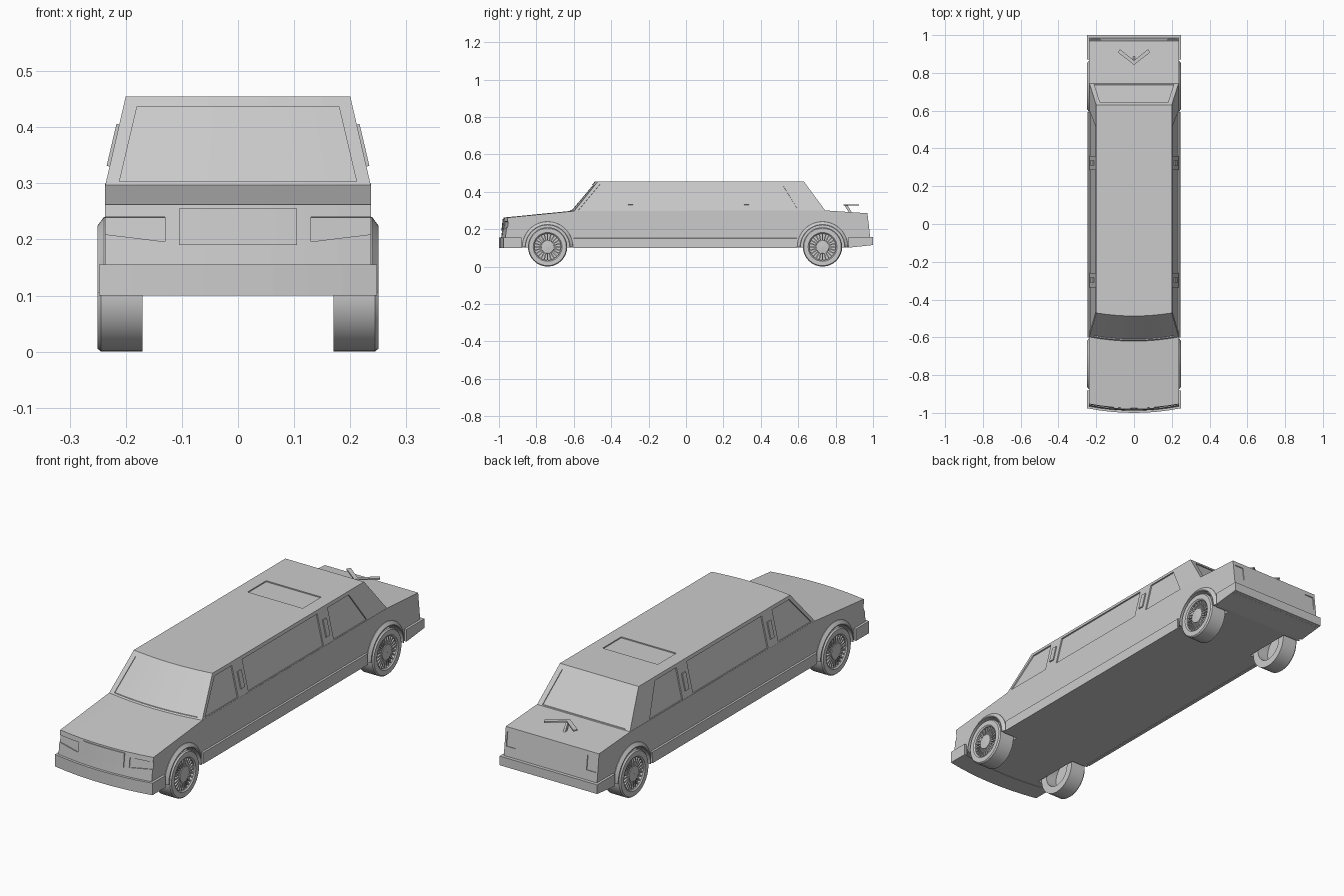
import bpy, bmesh
from math import cos, sin, pi
from mathutils import Vector, Matrix

if "Cube" in bpy.data.objects:
    bpy.data.objects.remove(bpy.data.objects["Cube"])


def finish(name, bm, smooth=False):
    bmesh.ops.recalc_face_normals(bm, faces=bm.faces)
    mesh = bpy.data.meshes.new(name)
    bm.to_mesh(mesh)
    bm.free()
    ob = bpy.data.objects.new(name, mesh)
    bpy.context.collection.objects.link(ob)
    if smooth:
        bpy.ops.object.select_all(action='DESELECT')
        ob.select_set(True)
        bpy.context.view_layer.objects.active = ob
        bpy.ops.object.shade_smooth_by_angle(angle=0.5)
    return ob


def skin(bm, rings, closed=False):
    """Join rings of points with quads; cap the ends unless closed."""
    vs = [[bm.verts.new(p) for p in r] for r in rings]
    n = len(vs[0])
    pairs = list(zip(vs, vs[1:])) + ([(vs[-1], vs[0])] if closed else [])
    for a, b in pairs:
        for i in range(n):
            bm.faces.new((a[i], a[(i + 1) % n], b[(i + 1) % n], b[i]))
    if not closed:
        bm.faces.new(vs[0])
        bm.faces.new(vs[-1])


def prism(name, profile, half, steps=8):
    """Side profile (y, z) spread across x, with the nose bowed in plan."""
    rings = []
    for k in range(steps + 1):
        t = 2 * k / steps - 1
        rings.append([(t * half(z), y + (0.4 * (t * half(z)) ** 2 if y < -0.45 else 0), z)
                      for y, z in profile])
    bm = bmesh.new()
    skin(bm, rings)
    return finish(name, bm)


def slab(name, pts, normal, out, depth):
    """Flat polygon thickened along its normal."""
    n = Vector(normal).normalized()
    bm = bmesh.new()
    skin(bm, [[Vector(p) + n * out for p in pts], [Vector(p) - n * depth for p in pts]])
    return finish(name, bm)


def lathe(name, profile, cy, cz, side, segs=32, a0=0.0, a1=2 * pi):
    """Revolve (radius, x) about an axle along x."""
    full = a1 - a0 > 6.28
    count = segs if full else segs + 1
    rings = []
    for k in range(count):
        a = a0 + (a1 - a0) * k / segs
        rings.append([(side * x, cy + r * cos(a), cz + r * sin(a)) for r, x in profile])
    bm = bmesh.new()
    skin(bm, rings, full)
    return finish(name, bm, True)


def cut(ob, cutters):
    for c in cutters:
        c.hide_render = True
        m = ob.modifiers.new("cut", 'BOOLEAN')
        m.operation, m.solver, m.object = 'DIFFERENCE', 'EXACT', c
        bpy.context.view_layer.objects.active = ob
        bpy.ops.object.modifier_apply(modifier=m.name)
        bpy.data.objects.remove(c)


def cabin_half(z):
    return 0.237 - max(0, z - 0.297) * 0.234


AXLES, HUB_Z = (-0.74, 0.73), 0.105

# Lower body with wheel wells, lamp recesses
body = prism("lower_body", [(-0.988, 0.102), (-0.988, 0.155), (-0.975, 0.262), (-0.62, 0.297),
                            (0.745, 0.30), (0.97, 0.285), (0.985, 0.155), (0.985, 0.113),
                            (0.86, 0.102)], lambda z: 0.237)
cutters = []
for s in (-1, 1):
    for cy in AXLES:
        bm = bmesh.new()
        skin(bm, [[(s * x, cy + 0.118 * cos(a * pi / 16), HUB_Z + 0.118 * sin(a * pi / 16))
                   for a in range(32)] for x in (0.162, 0.3)])
        cutters.append(finish("well_cutter", bm))
    nose = [(0.13, 0.195 + 0.012), (0.13, 0.24), (0.245, 0.24), (0.245, 0.21)]
    nose[0] = (0.13, 0.196)
    pts = [(s * x, -0.988 + (z - 0.155) * 0.121 + 0.148 * x - 0.0125, z) for x, z in nose]
    cutters.append(slab("headlight_cutter", pts, (s * 0.148, -1, 0.12), 0.03, 0.005))
    pts = [(s * x, 0.985 - (z - 0.155) * 0.115, z)
           for x, z in ((0.18, 0.2), (0.228, 0.2), (0.228, 0.265), (0.18, 0.265))]
    cutters.append(slab("taillight_cutter", pts, (0, 1, 0.115), 0.02, 0.004))
cut(body, cutters)

# Cabin with recessed glass and sunroof
cabin = prism("cabin", [(-0.622, 0.295), (-0.487, 0.455), (0.63, 0.455), (0.748, 0.295)], cabin_half)
windows = [[(-0.575, 0.302), (-0.335, 0.302), (-0.335, 0.44), (-0.46, 0.44)],
           [(-0.26, 0.302), (0.285, 0.302), (0.285, 0.44), (-0.26, 0.44)],
           [(0.36, 0.302), (0.6, 0.302), (0.515, 0.44), (0.36, 0.44)]]
cutters = []
for s in (-1, 1):
    for w in windows:
        cutters.append(slab("window_cutter", [(s * cabin_half(z), y, z) for y, z in w],
                            (s, 0, 0.234), 0.02, 0.006))


def glass_half(z):
    return 0.212 - (z - 0.30) * 0.235


def sloped(y0, dy, d0, d1, z0=0.303, z1=0.437):
    at = lambda z, d: (y0 + (z - 0.295) * dy + d, z)
    return [at(z0, d0), at(z1, d0), at(z1, d1), at(z0, d1)]


cutters.append(prism("windscreen_cutter", sloped(-0.622, 0.844, -0.04, 0.006), glass_half))
cutters.append(prism("rear_glass_cutter", sloped(0.748, -0.7375, -0.006, 0.04), glass_half))
cutters.append(slab("sunroof_cutter", [(-0.14, 0.27, 0.455), (0.14, 0.27, 0.455),
                                       (0.14, 0.405, 0.455), (-0.14, 0.405, 0.455)],
                    (0, 0, 1), 0.02, 0.005))
cut(cabin, cutters)

# Bumpers and grille
prism("front_bumper", [(-1.0, 0.10), (-1.0, 0.155), (-0.905, 0.155), (-0.905, 0.10)], lambda z: 0.248)
prism("rear_bumper", [(0.87, 0.101), (1.0, 0.115), (1.0, 0.157), (0.87, 0.157)], lambda z: 0.248, 1)
prism("grille", [(-0.987, 0.19), (-0.98, 0.255), (-0.97, 0.255), (-0.97, 0.19)], lambda z: 0.105, 6)

for s in (-1, 1):
    # Sill strip between the wheels
    slab("sill", [(s * 0.23, -0.602, 0.10), (s * 0.245, -0.602, 0.10),
                  (s * 0.243, -0.602, 0.15), (s * 0.23, -0.602, 0.157)], (0, 1, 0), 1.195, 0)
    # Pillar lamps
    for y in (-0.297, 0.323):
        pts = [(s * cabin_half(z), y + d, z) for d, z in
               ((-0.013, 0.33), (0.013, 0.33), (0.013, 0.405), (-0.013, 0.405))]
        slab("pillar_lamp", pts, (s, 0, 0.234), 0.005, 0.004)
    for cy in AXLES:
        # Flared arch lip, tyre, rim disc and hub
        lathe("arch_lip", [(0.137, 0.23), (0.135, 0.239), (0.12, 0.25), (0.116, 0.25), (0.116, 0.23)],
              cy, HUB_Z, s, 24, 0, pi)
        lathe("tyre", [(0.105, 0.17), (0.105, 0.244), (0.1, 0.25), (0.077, 0.25),
                       (0.071, 0.245), (0.071, 0.17)], cy, HUB_Z, s)
        lathe("rim_disc", [(0.001, 0.226), (0.073, 0.226), (0.073, 0.232), (0.001, 0.232)], cy, HUB_Z, s)
        lathe("hub", [(0.001, 0.23), (0.036, 0.23), (0.034, 0.246), (0.001, 0.248)], cy, HUB_Z, s)
        # Fine radial spokes
        bm = bmesh.new()
        for k in range(24):
            rot = Matrix.Rotation(2 * pi * k / 24, 4, 'X')
            bmesh.ops.create_cube(bm, size=1, matrix=Matrix.Translation((s * 0.236, cy, HUB_Z)) @ rot
                                  @ Matrix.Translation((0, 0.053, 0))
                                  @ Matrix.Diagonal((0.014, 0.04, 0.0065, 1)))
        finish("spokes", bm)

# Boomerang aerial on the boot lid
bm = bmesh.new()
vee = [(0, 0.843), (0.085, 0.908), (0.074, 0.925), (0, 0.866), (-0.074, 0.925), (-0.085, 0.908)]
skin(bm, [[(x, y, z) for x, y in vee] for z in (0.327, 0.333)])
finish("aerial", bm)
prism("aerial_post", [(0.845, 0.33), (0.862, 0.33), (0.888, 0.287), (0.872, 0.287)], lambda z: 0.005, 1)
